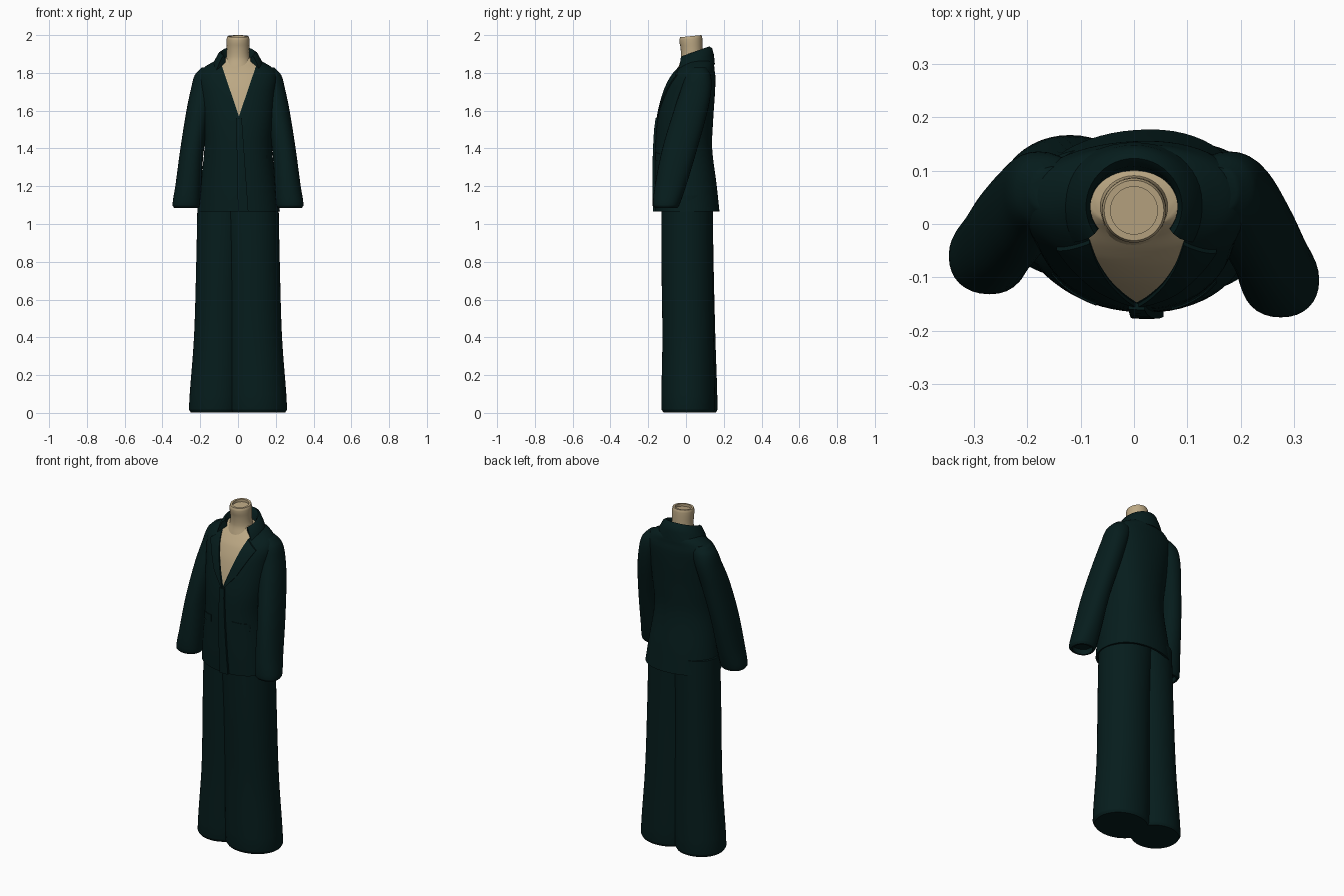
import bpy, bmesh, math
from mathutils import Vector

cube = bpy.data.objects.get("Cube")
if cube:
    bpy.data.objects.remove(cube, do_unlink=True)


def material(name, color):
    mat = bpy.data.materials.new(name)
    mat.use_nodes = True
    mat.diffuse_color = (*color, 1)
    bsdf = mat.node_tree.nodes["Principled BSDF"]
    bsdf.inputs["Base Color"].default_value = (*color, 1)
    bsdf.inputs["Roughness"].default_value = 0.9
    return mat


cloth = material("dark teal cloth", (0.0018, 0.012, 0.012))
skin = material("beige form", (0.50, 0.39, 0.23))


def finish(name, bm, mats, angle=50):
    bmesh.ops.recalc_face_normals(bm, faces=bm.faces)
    mesh = bpy.data.meshes.new(name)
    bm.to_mesh(mesh)
    bm.free()
    for mat in mats:
        mesh.materials.append(mat)
    obj = bpy.data.objects.new(name, mesh)
    bpy.context.collection.objects.link(obj)
    bpy.ops.object.select_all(action="DESELECT")
    obj.select_set(True)
    bpy.context.view_layer.objects.active = obj
    bpy.ops.object.shade_smooth_by_angle(angle=math.radians(angle))


def smooth_ring(rings, z):
    """Cubic interpolation of (z, x min, x max, y front, y back) at a height."""
    last = len(rings) - 1
    i = 0
    while i < last - 1 and z > rings[i + 1][0]:
        i += 1
    a, b = rings[i], rings[i + 1]
    before, after = rings[max(i - 1, 0)], rings[min(i + 2, last)]
    h = b[0] - a[0]
    t = min(max((z - a[0]) / h, 0), 1)
    out = []
    for k in range(1, 5):
        m0 = (b[k] - before[k]) / (b[0] - before[0]) * h
        m1 = (after[k] - a[k]) / (after[0] - a[0]) * h
        out.append((2*t**3 - 3*t*t + 1) * a[k] + (t**3 - 2*t*t + t) * m0
                   + (3*t*t - 2*t**3) * b[k] + (t**3 - t*t) * m1)
    return out


def bridge(bm, rows, closed=True):
    for r, s in zip(rows, rows[1:]):
        n = len(r)
        for i in range(n if closed else n - 1):
            j = (i + 1) % n
            bm.faces.new((r[i], r[j], s[j], s[i]))


def loft(rings, power=2.0, taper=0.0, steps=5, segments=48):
    """Stack of superellipse sections, capped; taper deepens them towards +x."""
    bm = bmesh.new()
    heights = [a[0] + (b[0] - a[0]) * k / steps
               for a, b in zip(rings, rings[1:]) for k in range(steps)]
    rows = []
    for z in heights + [rings[-1][0]]:
        x0, x1, y0, y1 = smooth_ring(rings, z)
        row = []
        for i in range(segments):
            t = math.tau * i / segments
            c, s = math.cos(t), math.sin(t)
            px = math.copysign(abs(c) ** (2 / power), c)
            py = math.copysign(abs(s) ** (2 / power), s)
            x = (x0 + x1 + (x1 - x0) * px) / 2
            y = (y0 + y1 + (y1 - y0) * py * (1 + taper * x)) / 2
            row.append(bm.verts.new((x, y, z)))
        rows.append(row)
    bridge(bm, rows)
    caps = [bm.faces.new(rows[0][::-1]), bm.faces.new(rows[-1])]
    return bm, caps


def hollow(bm, cap, rim, depth):
    """Inset an end cap and push it along z."""
    bmesh.ops.recalc_face_normals(bm, faces=bm.faces)
    bmesh.ops.inset_region(bm, faces=[cap], thickness=rim)
    inner = bmesh.ops.extrude_discrete_faces(bm, faces=[cap])["faces"]
    bmesh.ops.translate(bm, verts=inner[0].verts, vec=(0, 0, depth))


# Trousers: two wide round legs, the right one standing slightly further back
leg = [(0.003, -0.03, 0.25, -0.12, 0.145), (0.022, -0.04, 0.26, -0.13, 0.153),
       (0.4, -0.045, 0.233, -0.125, 0.147), (0.8, -0.05, 0.221, -0.13, 0.143),
       (1.15, -0.07, 0.214, -0.13, 0.143)]
for name, side in (("left_trouser_leg", 1), ("right_trouser_leg", -1)):
    rings = []
    for z, x0, x1, y0, y1 in leg:
        inner = x0 - 0.02 * side
        ends = sorted((side * inner, side * x1))
        front, back = (0.03, 0.014 * (1 - z)) if side < 0 else (0, 0)
        rings.append((z, *ends, y0 + front, y1 + back))
    bm, caps = loft(rings, 2.05)
    finish(name, bm, [cloth])

# Jacket body with the open neckline cut in as coloured faces
body = [(1.065, -0.212, 0.222, -0.162, 0.176), (1.2, -0.2, 0.205, -0.165, 0.162),
        (1.4, -0.178, 0.18, -0.162, 0.138), (1.55, -0.185, 0.19, -0.15, 0.143),
        (1.7, -0.2, 0.2, -0.115, 0.153), (1.78, -0.208, 0.208, -0.08, 0.155),
        (1.82, -0.19, 0.19, -0.05, 0.15), (1.855, -0.138, 0.138, -0.02, 0.145),
        (1.88, -0.085, 0.085, -0.005, 0.12)]
BODY_POWER, BODY_TAPER = 2.15, 0.4
vee = Vector((0.005, 0, 1.57))
slope = 0.34
bm, caps = loft(body, BODY_POWER, BODY_TAPER, segments=64)
hollow(bm, caps[0], 0.012, 0.03)
for side in (1, -1):
    bmesh.ops.bisect_plane(bm, geom=bm.verts[:] + bm.edges[:] + bm.faces[:],
                           plane_co=vee, plane_no=(side, 0, -slope))
for f in bm.faces:
    c = f.calc_center_median()
    opening = abs(c.x - vee.x) < (c.z - vee.z) * slope and c.y < 0.045
    f.material_index = int(opening or c.z > 1.87)
finish("jacket_body", bm, [cloth, skin])

# Sleeves: hang forward, the right one set slightly further back
sleeve = [(1.085, 0.21, 0.338, -0.165, -0.045), (1.1, 0.203, 0.347, -0.175, -0.035),
          (1.2, 0.195, 0.332, -0.165, 0.0), (1.4, 0.18, 0.305, -0.125, 0.06),
          (1.6, 0.145, 0.273, -0.065, 0.115), (1.72, 0.12, 0.248, -0.025, 0.135),
          (1.79, 0.1, 0.228, -0.005, 0.13), (1.828, 0.1, 0.193, 0.02, 0.108)]
for name, side in (("left_sleeve", 1), ("right_sleeve", -1)):
    rings = []
    for z, x0, x1, y0, y1 in sleeve:
        back = 0.045 * max(0, (1.6 - z) / 0.5) if side < 0 else 0
        ends = sorted((side * x0, side * x1))
        rings.append((z, *ends, y0 + back, y1 + back))
    bm, caps = loft(rings, 2.2, segments=32)
    hollow(bm, caps[0], 0.01, 0.03)
    finish(name, bm, [cloth])


def front_y(x, z):
    """Depth of the jacket's front surface."""
    x0, x1, y0, y1 = smooth_ring(body, z)
    u = min(abs(2 * x - x0 - x1) / (x1 - x0), 1)
    bulge = (1 - u ** BODY_POWER) ** (1 / BODY_POWER) * (1 + BODY_TAPER * x)
    return (y0 + y1 - (y1 - y0) * bulge) / 2


def plate(name, corners, lift=0.007, n=10):
    """Cloth panel lying on the jacket front, given by four x, z corners."""
    a, b, c, d = (Vector(p) for p in corners)
    bm = bmesh.new()
    layers = []
    for offset in (lift, -0.004):
        rows = []
        for i in range(n + 1):
            p, q = a.lerp(b, i / n), d.lerp(c, i / n)
            points = [p.lerp(q, j / n) for j in range(n + 1)]
            rows.append([bm.verts.new((v.x, front_y(v.x, v.y) - offset, v.y))
                         for v in points])
        bridge(bm, rows, closed=False)
        layers.append(rows)
    rims = [r[0] + [row[-1] for row in r[1:]] + r[-1][-2::-1]
            + [row[0] for row in r[-2:0:-1]] for r in layers]
    bridge(bm, rims)
    finish(name, bm, [cloth], 40)


# Lapels, pocket flaps and the overlapping front edge
for name, side in (("left", 1), ("right", -1)):
    plate(name + "_lapel", [(vee.x + side * x, z) for x, z in
          ((0, 1.55), (0.088, 1.83), (0.15, 1.785), (0.075, 1.64))])
    plate(name + "_pocket_flap", [(side * x, z) for x, z in
          ((0.07, 1.34), (0.07, 1.38), (0.155, 1.365), (0.155, 1.325))], 0.003)
plate("front_overlap", ((-0.01, 1.56), (0.02, 1.56), (0.055, 1.065), (0.0, 1.065)), 0.012)

# Collar: folded band around the back of the neck, flaring onto the shoulders
bm = bmesh.new()
profile = ((0.08, 0.062, 1.85), (0.082, 0.075, 1.925), (0.09, 0.09, 1.94),
           (0.104, 0.105, 1.932), (0.125, 0.115, 1.895), (0.148, 0.12, 1.845))
rows = []
for i in range(33):
    t = math.radians(-35 + 250 * i / 32)
    s = math.sin(t)
    drop = 0.032 * (1 - s)
    rows.append([bm.verts.new((rx * math.cos(t), 0.033 + ry * s, z - drop))
                 for rx, ry, z in profile])
bridge(bm, rows)
bm.faces.new(rows[0])
bm.faces.new(rows[-1][::-1])
finish("collar", bm, [cloth])

# Neck stub flowing into the chest, with a recessed, slightly tilted top
bm, caps = loft([(1.83, -0.085, 0.085, -0.04, 0.1), (1.885, -0.062, 0.062, -0.026, 0.09),
                 (1.985, -0.06, 0.06, -0.035, 0.086), (2.0, -0.056, 0.056, -0.031, 0.082)],
                segments=40)
hollow(bm, caps[1], 0.012, -0.015)
for v in bm.verts:
    if v.co.z > 1.95:
        v.co.z -= 0.1 * (0.082 - min(v.co.y, 0.082))
finish("neck", bm, [skin])
